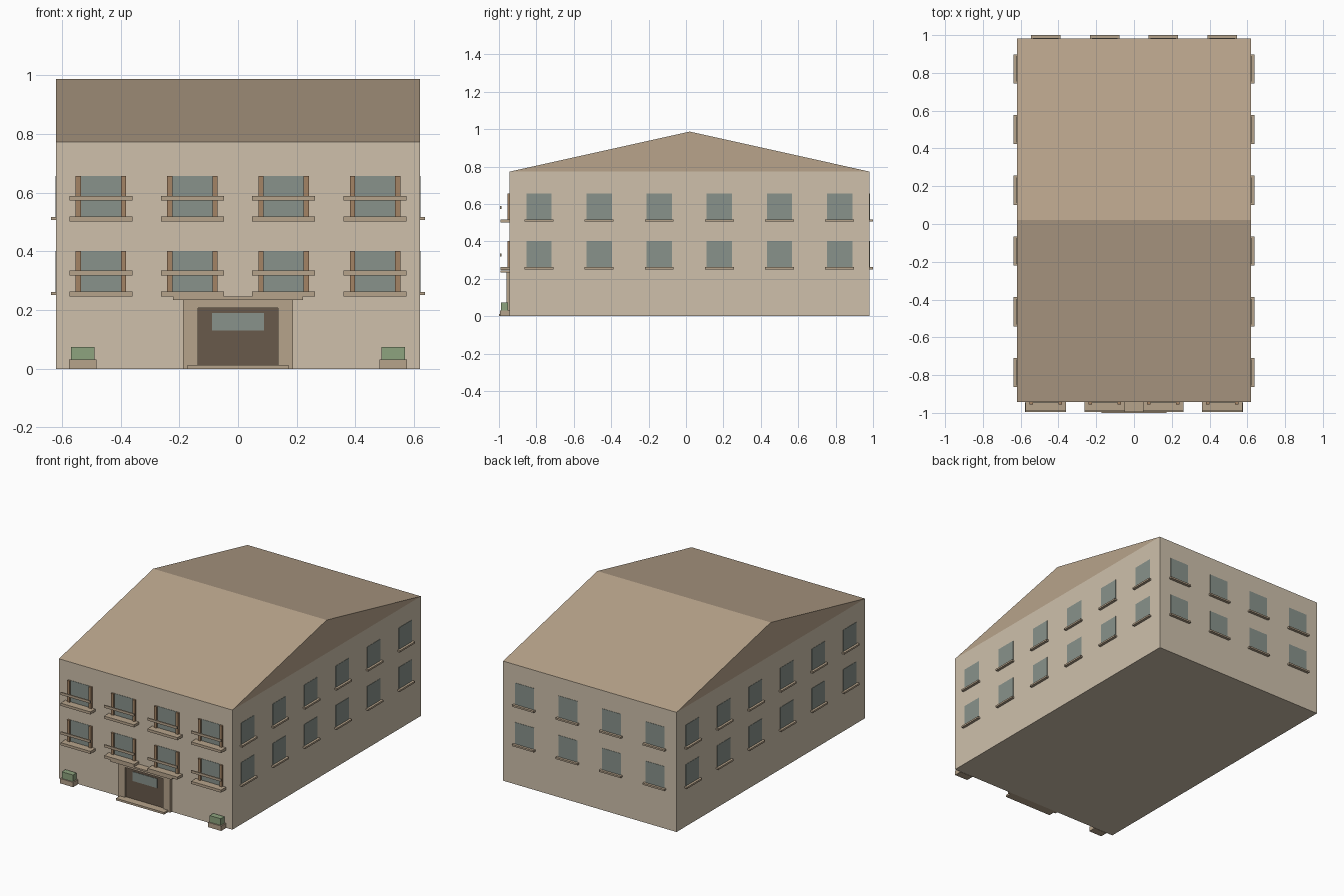
import bpy, bmesh

if "Cube" in bpy.data.objects:
    bpy.data.objects.remove(bpy.data.objects["Cube"])

def mat(name, c):
    m = bpy.data.materials.new(name)
    m.diffuse_color = (*c, 1)
    m.use_nodes = True
    m.node_tree.nodes["Principled BSDF"].inputs["Base Color"].default_value = m.diffuse_color
    return m

WALL = mat("plaster", (0.62, 0.53, 0.41))
ROOF = mat("roof_tan", (0.48, 0.37, 0.26))
TRIM = mat("trim_stone", (0.47, 0.37, 0.26))
GLASS = mat("window_glass", (0.25, 0.29, 0.26))
WOOD = mat("shutter_wood", (0.37, 0.23, 0.13))
DOOR = mat("door_brown", (0.14, 0.10, 0.07))
GREEN = mat("hedge_green", (0.27, 0.37, 0.21))

def make(name, bm, m):
    bmesh.ops.recalc_face_normals(bm, faces=bm.faces)
    me = bpy.data.meshes.new(name)
    bm.to_mesh(me)
    bm.free()
    me.materials.append(m)
    ob = bpy.data.objects.new(name, me)
    bpy.context.collection.objects.link(ob)
    return ob

def box(name, x, y, z, m):
    """Box from (min, max) ranges on each axis."""
    bm = bmesh.new()
    bmesh.ops.create_cube(bm, size=1)
    for v in bm.verts:
        v.co = [r[0] if c < 0 else r[1] for c, r in zip(v.co, (x, y, z))]
    return make(name, bm, m)

HX, YF, YB, EAVE = 0.62, -0.943, 0.982, 0.773
PROUD = 0.002                      # glass sits just off the wall
WIN = 0.068                        # half width of a window
FLOORS = (0.258, 0.513)            # window bottoms
WIN_H = 0.143
COLS = (-0.467, -0.155, 0.155, 0.467)
SIDE_ROWS = [-0.786 + 0.3215 * i for i in range(6)]

# Main block
box("walls", (-HX, HX), (YF, YB), (0, EAVE), WALL)

# Gabled roof: profile extruded along x
bm = bmesh.new()
prof = [(YF, EAVE), (0.02, 0.987), (YB, EAVE)]
f = bm.faces.new([bm.verts.new((-HX, y, z)) for y, z in prof])
ext = bmesh.ops.extrude_face_region(bm, geom=[f], use_keep_orig=True)["geom"]
bmesh.ops.translate(bm, vec=(2 * HX, 0, 0),
                    verts=[g for g in ext if isinstance(g, bmesh.types.BMVert)])
make("roof", bm, ROOF)

for z in FLOORS:
    zr = (z, z + WIN_H)
    sill_z = (z - 0.007, z + 0.004)
    for c in COLS:
        xr = (c - WIN, c + WIN)
        # Front windows with shutters, balcony slab and rail
        box("front_window", xr, (YF - PROUD, YF), zr, GLASS)
        for s in (-1, 1):
            e = sorted((c + s * WIN, c + s * (WIN + 0.018)))
            box("shutter", e, (YF - 0.012, YF), zr, WOOD)
        bx = (c - 0.107, c + 0.107)
        box("balcony_slab", bx, (-0.993, YF), (z - 0.012, z + 0.005), TRIM)
        box("balcony_rail", bx, (-0.995, -0.987), (z + 0.060, z + 0.076), TRIM)
        # Back windows
        box("back_window", xr, (YB, YB + PROUD), zr, GLASS)
        box("back_sill", (c - 0.078, c + 0.078), (YB, 1.0), sill_z, TRIM)
    # Side windows on both walls
    for y in SIDE_ROWS:
        for s in (-1, 1):
            box("side_window", sorted((s * HX, s * (HX + PROUD))),
                (y - WIN, y + WIN), zr, GLASS)
            box("side_sill", sorted((s * HX, s * (HX + 0.017))),
                (y - 0.077, y + 0.077), sill_z, TRIM)

# Entrance
for s in (-1, 1):
    box("door_jamb", sorted((s * 0.136, s * 0.187)), (-0.96, YF), (0, 0.235), TRIM)
box("door_lintel", (-0.136, 0.136), (-0.96, YF), (0.207, 0.235), TRIM)
box("door", (-0.136, 0.136), (-0.95, YF), (0.012, 0.207), DOOR)
box("door_glass", (-0.088, 0.088), (-0.953, -0.95), (0.13, 0.19), GLASS)
box("entrance_canopy", (-0.222, 0.222), (-0.992, YF), (0.235, 0.2455), TRIM)
box("entrance_step", (-0.172, 0.172), (-1.0, YF), (0, 0.013), TRIM)

# Planters with clipped hedges
for s in (-1, 1):
    box("planter", sorted((s * 0.482, s * 0.576)), (-0.995, YF - 0.002), (0, 0.031), TRIM)
    box("hedge", sorted((s * 0.489, s * 0.568)), (-0.988, YF - 0.008), (0.031, 0.074), GREEN)
